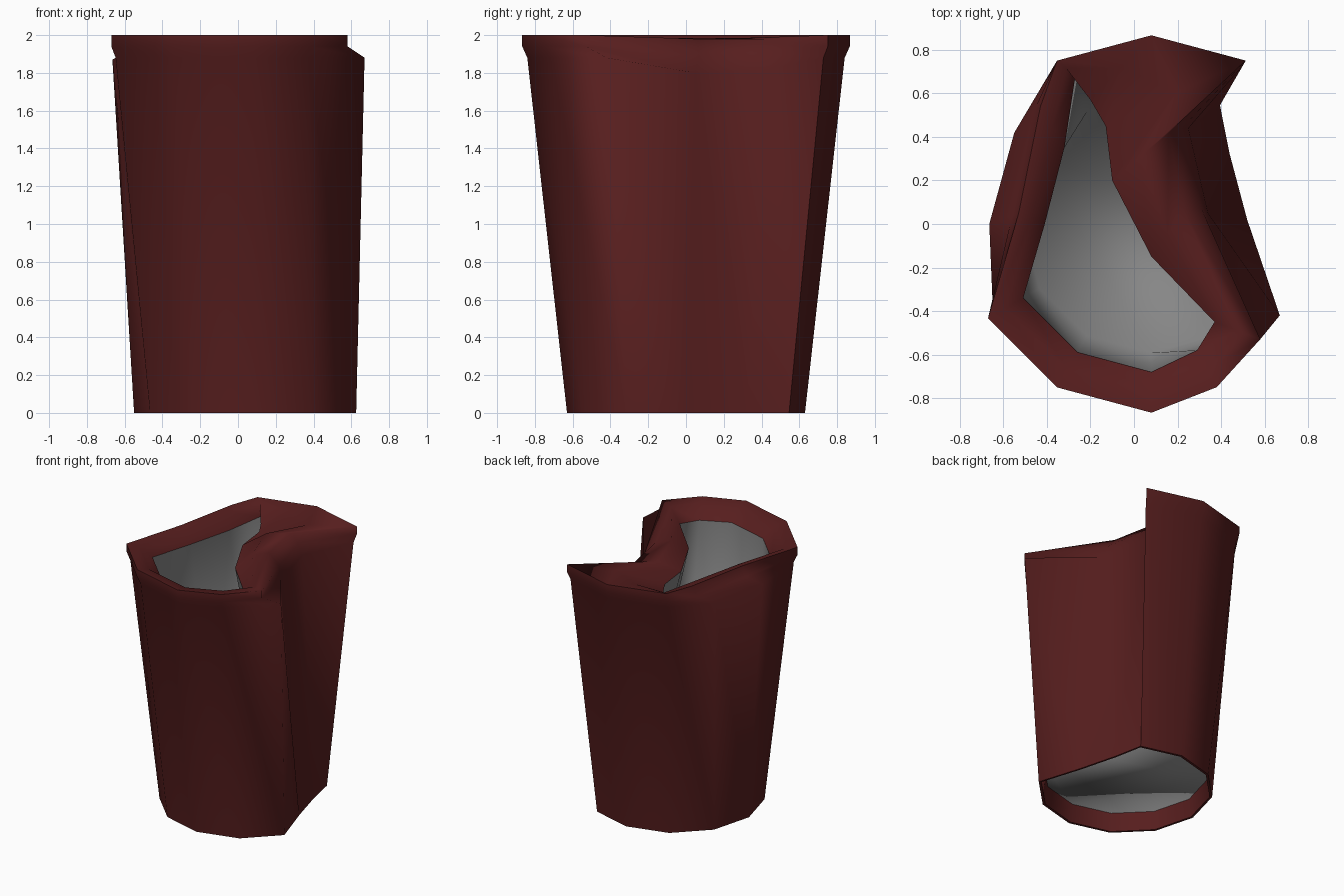
import bpy
import bmesh
from math import radians, sin, cos
from mathutils import Vector

cube = bpy.data.objects.get("Cube")
if cube:
    bpy.data.objects.remove(cube)

SIDES = 12
CENTRE_X = 0.08


def material(name, rgb):
    mat = bpy.data.materials.new(name)
    mat.use_nodes = True
    mat.diffuse_color = (*rgb, 1)
    shader = mat.node_tree.nodes["Principled BSDF"]
    shader.inputs["Base Color"].default_value = (*rgb, 1)
    shader.inputs["Roughness"].default_value = 0.9
    return mat


def ring(radius, height, dents=None):
    """Regular ring around the cup axis; dents move single corners by their angle."""
    points = []
    for i in range(SIDES):
        angle = i * 360 // SIDES
        a = radians(angle)
        point = (CENTRE_X + radius * cos(a), radius * sin(a), height)
        if dents and angle in dents:
            moved = dents[angle]
            point = moved if len(moved) == 3 else (*moved, height)
        points.append(Vector(point))
    return points


def shrink(points, factor, height):
    middle = sum(points, Vector()) / len(points)
    result = [middle.lerp(p, factor) for p in points]
    for p in result:
        p.z = height
    return result


def skin(name, rings, mat, crease, close_end=False):
    """Join successive rings, folding each quad along one diagonal."""
    bm = bmesh.new()
    loops = [[bm.verts.new(p) for p in points] for points in rings]
    for low, high in zip(loops, loops[1:]):
        for i in range(SIDES):
            j = (i + 1) % SIDES
            bm.faces.new((low[i], low[j], high[i]))
            bm.faces.new((low[j], high[j], high[i]))
    if close_end:
        bm.faces.new(loops[-1])
    mesh = bpy.data.meshes.new(name)
    bm.to_mesh(mesh)
    bm.free()
    mesh.materials.append(mat)
    obj = bpy.data.objects.new(name, mesh)
    bpy.context.collection.objects.link(obj)
    bpy.ops.object.select_all(action="DESELECT")
    obj.select_set(True)
    bpy.context.view_layer.objects.active = obj
    bpy.ops.object.shade_smooth_by_angle(angle=radians(crease))


red = material("dark_red_paper", (0.095, 0.013, 0.013))
grey = material("grey_lining", (0.24, 0.24, 0.24))

# Foot of the cup, flattened on the crushed side
foot = ring(0.63, 0, {0: (0.52, 0.02), 30: (0.44, 0.32)})
foot_inner = shrink(foot, 0.97, 0)
floor_edge = shrink(foot, 0.94, 0.14)

# Top of the wall, just under the rolled lip
crown = ring(0.84, 1.88, {
    0: (0.34, 0.05, 1.8), 30: (0.25, 0.44, 1.82), 150: (-0.55, 0.42, 1.85),
    180: (-0.665, 0, 1.87), 300: (0.37, -0.72), 330: (0.67, -0.42)})

# Rolled lip, buckled inward along the dent
lip_dents = {300: (0.38, -0.75), 330: (0.58, -0.53)}
lip_low = ring(0.867, 1.94, {
    **lip_dents, 0: (0.31, 0.07, 1.89), 30: (0.22, 0.44, 1.91),
    150: (-0.46, 0.52, 1.92), 180: (-0.56, 0.04, 1.92)})
lip_top = ring(0.867, 2.0, {
    **lip_dents, 0: (0.23, 0.06, 1.98), 30: (0.16, 0.42, 1.98),
    150: (-0.43, 0.54), 180: (-0.53, 0.05)})
mouth = ring(0.68, 1.9, {
    0: (0.08, -0.15), 30: (-0.1, 0.2), 60: (-0.13, 0.45), 90: (-0.2, 0.57),
    120: (-0.27, 0.68), 150: (-0.32, 0.35), 180: (-0.41, 0),
    300: (0.29, -0.58), 330: (0.37, -0.45)})
lip_crest = [a.lerp(b, 0.5) for a, b in zip(lip_top, mouth)]
for p in lip_crest:
    p.z = 1.985

# Outer shell with its lip and the recess below the floor
skin("cup_shell",
     [floor_edge, foot_inner, foot, crown, lip_low, lip_top, lip_crest, mouth],
     red, crease=72)

# Inner lining and floor
skin("cup_lining", [mouth, floor_edge], grey, crease=180, close_end=True)
